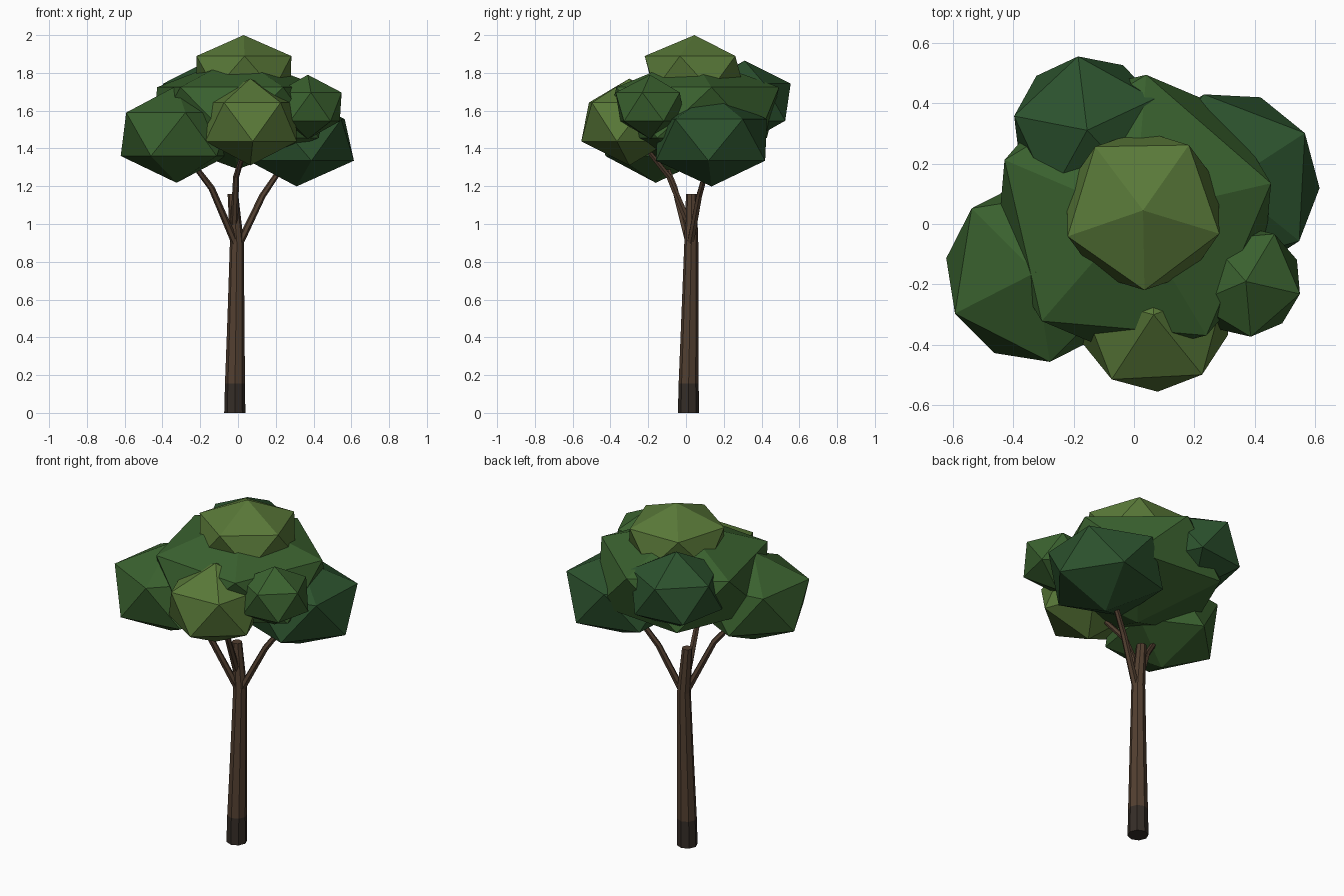
import bpy, bmesh, math
from mathutils import Vector, Matrix

if "Cube" in bpy.data.objects:
    bpy.data.objects.remove(bpy.data.objects["Cube"])


def material(name, rgb):
    m = bpy.data.materials.new(name)
    m.diffuse_color = (*rgb, 1)
    m.use_nodes = True
    m.node_tree.nodes["Principled BSDF"].inputs["Base Color"].default_value = m.diffuse_color
    return m


BARK = material("bark", (0.085, 0.05, 0.03))
BARK_DARK = material("dark_bark", (0.035, 0.026, 0.02))
LIGHT = material("light_leaf", (0.10, 0.19, 0.04))
MID = material("mid_leaf", (0.042, 0.12, 0.028))
DARK = material("dark_leaf", (0.025, 0.085, 0.027))


def finish(name, bm, mat):
    bmesh.ops.recalc_face_normals(bm, faces=bm.faces[:])
    me = bpy.data.meshes.new(name)
    bm.to_mesh(me)
    bm.free()
    me.materials.append(mat)
    ob = bpy.data.objects.new(name, me)
    bpy.context.collection.objects.link(ob)
    return ob


def leaf_clump(name, centre, r, rz, turn, mat):
    """Squashed 20-sided icosahedron with one point up."""
    bm = bmesh.new()
    bmesh.ops.create_icosphere(bm, subdivisions=1, radius=1)
    bm.transform(Matrix.Translation(centre)
                 @ Matrix.Rotation(math.radians(turn), 4, 'Z')
                 @ Matrix.Diagonal((r, r, rz, 1)))
    return finish(name, bm, mat)


def limb(name, path, sides, mat, flat=False):
    """Tapered tube through (x, y, z, radius) points."""
    bm = bmesh.new()
    pts = [Vector(p[:3]) for p in path]
    rings = []
    for i, p in enumerate(pts):
        d = pts[min(i + 1, len(pts) - 1)] - pts[max(i - 1, 0)]
        q = Vector((0, 0, 1)).rotation_difference(Vector((0, 0, 1)) if flat else d)
        rings.append([bm.verts.new(p + q @ Vector((
            path[i][3] * math.cos(math.tau * k / sides),
            path[i][3] * math.sin(math.tau * k / sides), 0))) for k in range(sides)])
    for a, b in zip(rings, rings[1:]):
        for k in range(sides):
            n = (k + 1) % sides
            bm.faces.new((a[k], a[n], b[n], b[k]))
    bm.faces.new(rings[0])
    bm.faces.new(rings[-1])
    return finish(name, bm, mat)


# Trunk with a darker foot
limb("trunk_foot", [(-.017, .013, 0, .056), (-.016, .014, .155, .053)], 8, BARK_DARK, True)
limb("trunk", [(-.016, .014, .155, .053), (-.011, .02, .5, .045),
               (-.006, .028, .9, .037), (-.027, .028, 1.16, .028)], 8, BARK, True)

# Branches
limb("left_branch", [(-.015, .015, .90, .02), (-.14, -.06, 1.19, .017),
                     (-.30, -.14, 1.40, .012)], 6, BARK)
limb("right_branch", [(0, .02, .88, .02), (.13, .07, 1.15, .017),
                      (.30, .14, 1.40, .012)], 6, BARK)
limb("front_branch", [(-.02, .015, 1.0, .02), (-.01, -.09, 1.25, .016),
                      (.05, -.25, 1.45, .012)], 6, BARK)

# Foliage
leaf_clump("centre_foliage", (0, .03, 1.59), .52, .30, 13, MID)
leaf_clump("top_foliage", (.03, .045, 1.80), .295, .20, -17, LIGHT)
leaf_clump("left_foliage", (-.325, -.16, 1.475), .335, .257, -9, MID)
leaf_clump("right_foliage", (.31, .135, 1.445), .34, .246, 33, DARK)
leaf_clump("front_foliage", (.065, -.30, 1.54), .285, .23, 21, LIGHT)
leaf_clump("small_right_foliage", (.37, -.19, 1.62), .205, .17, -13, MID)
leaf_clump("back_foliage", (-.155, .31, 1.645), .275, .22, 25, DARK)
